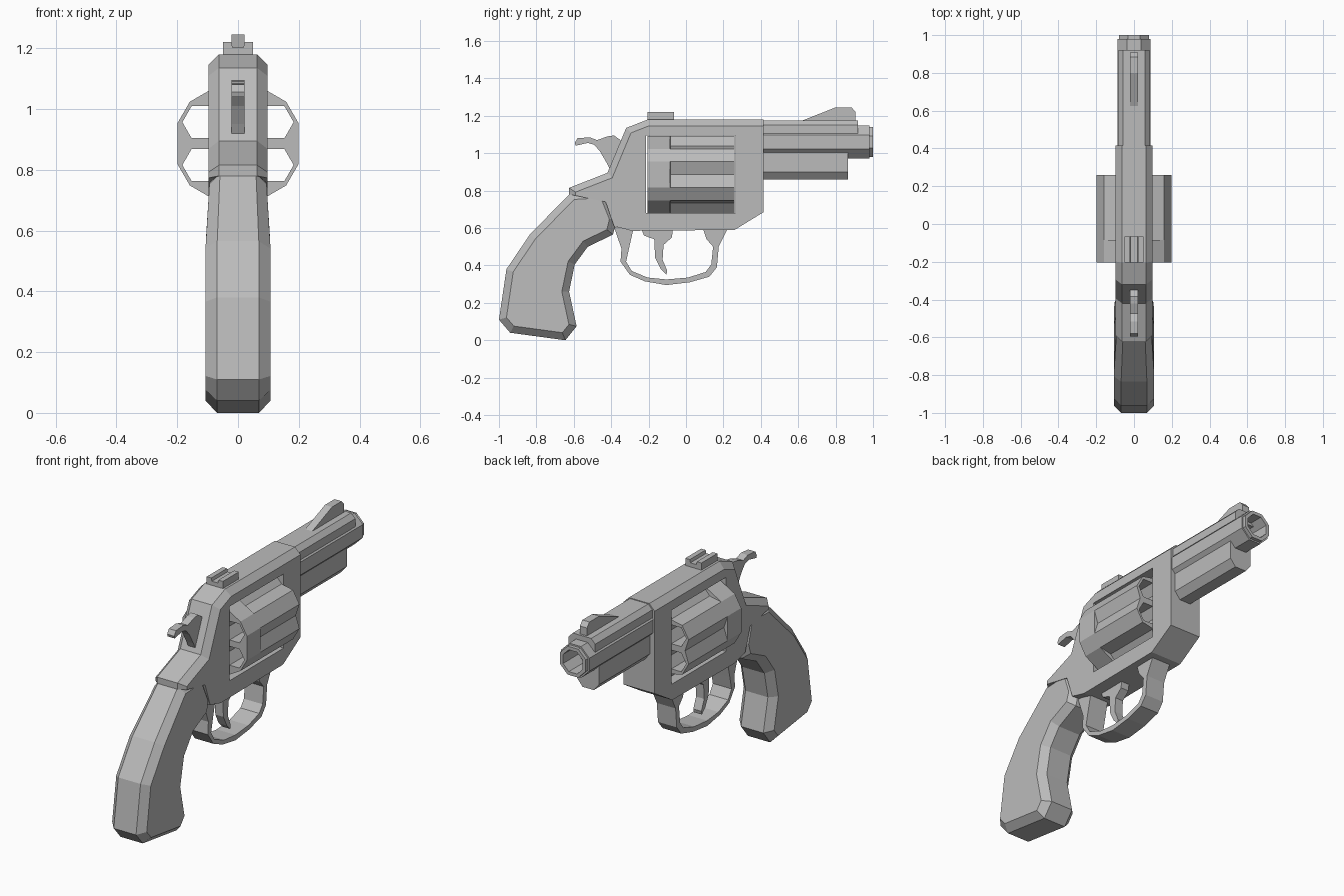
import bpy, bmesh
from math import sin, cos, radians

if "Cube" in bpy.data.objects:
    bpy.data.objects.remove(bpy.data.objects["Cube"], do_unlink=True)

steel = bpy.data.materials.new("grey steel")
steel.use_nodes = True
steel.diffuse_color = (0.5, 0.5, 0.5, 1)
steel.node_tree.nodes["Principled BSDF"].inputs["Base Color"].default_value = (0.5, 0.5, 0.5, 1)


def finish(name, bm):
    bmesh.ops.recalc_face_normals(bm, faces=bm.faces)
    mesh = bpy.data.meshes.new(name)
    bm.to_mesh(mesh)
    bm.free()
    mesh.materials.append(steel)
    obj = bpy.data.objects.new(name, mesh)
    bpy.context.collection.objects.link(obj)
    return obj


def add_loft(bm, rings, closed=False):
    """Skin equal rings of points; cap the ends unless the loft closes on itself."""
    loops = [[bm.verts.new(p) for p in ring] for ring in rings]
    n = len(loops[0])
    pairs = list(zip(loops, loops[1:]))
    if closed:
        pairs.append((loops[-1], loops[0]))
    else:
        bm.faces.new(loops[0])
        bm.faces.new(loops[-1])
    for a, b in pairs:
        for i in range(n):
            j = (i + 1) % n
            bm.faces.new((a[i], a[j], b[j], b[i]))


def side_plate(name, outline, half, chamfer=0, rule=None, taper=None):
    """Extrude a (y, z) outline across x, chamfering the rim edges that fit the rule."""
    bm = bmesh.new()
    add_loft(bm, [[(x, y, z) for y, z in outline] for x in (-half, half)])
    bmesh.ops.recalc_face_normals(bm, faces=bm.faces)
    if chamfer:
        rim = [e for e in bm.edges
               if abs(e.verts[0].co.x - e.verts[1].co.x) < 0.001
               and rule((e.verts[0].co + e.verts[1].co) / 2)]
        bmesh.ops.bevel(bm, geom=rim, offset=chamfer, segments=1, affect='EDGES')
    if taper:
        for v in bm.verts:
            v.co.x *= taper(v.co.z)
    return finish(name, bm)


def bar(name, half_section, y0, y1):
    """Extrude a mirrored (x, z) section along y."""
    section = half_section + [(-x, z) for x, z in reversed(half_section)]
    bm = bmesh.new()
    add_loft(bm, [[(x, y, z) for x, z in section] for y in (y0, y1)])
    return finish(name, bm)


def ring(y, r, sides, start, cx, cz):
    angles = [radians(start + 360 * i / sides) for i in range(sides)]
    return [(cx + r * cos(a), y, cz + r * sin(a)) for a in angles]


def cut(obj, cutter):
    mod = obj.modifiers.new("cut", 'BOOLEAN')
    mod.operation = 'DIFFERENCE'
    mod.solver = 'EXACT'
    mod.object = cutter
    bpy.context.view_layer.objects.active = obj
    bpy.ops.object.modifier_apply(modifier=mod.name)
    bpy.data.objects.remove(cutter, do_unlink=True)


# Frame with chamfered top and back, and a window for the cylinder
frame = side_plate("frame", [
    (-0.205, 1.18), (0.415, 1.18), (0.415, 0.685), (0.26, 0.59), (-0.29, 0.585),
    (-0.385, 0.61), (-0.43, 0.74), (-0.625, 0.78), (-0.625, 0.815), (-0.42, 0.895),
    (-0.32, 1.135)],
    0.097, 0.034, lambda m: m.z > 0.79 and m.y < 0.4)
window = bar("window_cutter", [(0.3, 0.68), (0.3, 1.095)], -0.215, 0.265)
cut(frame, window)

# Grip, chamfered all round and slimmer towards the top
side_plate("grip", [
    (-0.615, 0.79), (-0.835, 0.565), (-0.96, 0.38), (-1, 0.11), (-0.94, 0.04),
    (-0.645, 0), (-0.585, 0.075), (-0.625, 0.26), (-0.595, 0.405), (-0.525, 0.5),
    (-0.39, 0.565), (-0.37, 0.65), (-0.43, 0.8)],
    0.107, 0.038, lambda m: True, lambda z: 1 - 0.6 * max(0, z - 0.55))

# Cylinder: wide flutes between six chambers
AXIS = 0.886


def fluted(y, valley):
    pts = []
    for k in range(6):
        for offset, r in ((-19, 0.21), (0, valley), (19, 0.21)):
            a = radians(60 * k + offset)
            pts.append((r * cos(a), y, AXIS + r * sin(a)))
    return pts


bm = bmesh.new()
flat = 0.21 * cos(radians(19))
add_loft(bm, [fluted(-0.205, flat), fluted(-0.085, flat),
              fluted(-0.084, 0.176), fluted(0.26, 0.176)])
cylinder = finish("cylinder", bm)
bm = bmesh.new()
for k in range(6):
    a = radians(30 + 60 * k)
    cx, cz = 0.141 * cos(a), AXIS + 0.141 * sin(a)
    add_loft(bm, [ring(y, 0.061, 6, 60 * k, cx, cz) for y in (-0.4, 0.4)])
cut(cylinder, finish("chamber_cutter", bm))

# Octagonal barrel with stepped muzzle and open bore
bm = bmesh.new()
steps = [(0.4, 0.095), (0.98, 0.095), (0.98, 0.086), (1, 0.086), (1, 0.066), (0.6, 0.066)]
add_loft(bm, [ring(y, r, 8, 22.5, 0, 1.06) for y, r in steps])
finish("barrel", bm)

# Rib above the barrel and lug below it
bar("barrel_rib", [(0.082, 1.105), (0.082, 1.15), (0.057, 1.176)], 0.4, 0.92)
bar("barrel_lug", [(0.035, 0.86), (0.068, 0.9), (0.068, 1.02)], 0.4, 0.865)

# Sights
side_plate("front_sight", [(0.61, 1.17), (0.8, 1.245), (0.885, 1.245), (0.907, 1.22),
                           (0.907, 1.17)], 0.022)
bar("rear_sight", [(0.05, 1.17), (0.05, 1.22), (0.022, 1.22), (0.018, 1.203)], -0.205, -0.065)

# Hammer
side_plate("hammer", [
    (-0.595, 1.055), (-0.58, 1.08), (-0.515, 1.085), (-0.475, 1.07), (-0.42, 1.09),
    (-0.385, 1.095), (-0.35, 1.07), (-0.33, 1.0), (-0.4, 0.9), (-0.425, 0.95),
    (-0.46, 1.01), (-0.49, 1.045), (-0.525, 1.055), (-0.59, 1.04)], 0.022)

# Trigger and trigger guard
side_plate("trigger", [
    (-0.24, 0.6), (-0.225, 0.56), (-0.17, 0.54), (-0.165, 0.44), (-0.135, 0.38),
    (-0.105, 0.35), (-0.1, 0.37), (-0.125, 0.43), (-0.12, 0.51), (-0.075, 0.55),
    (-0.07, 0.6)], 0.025)
outer = [(-0.385, 0.605), (-0.345, 0.49), (-0.35, 0.42), (-0.3, 0.35), (-0.22, 0.315),
         (-0.105, 0.295), (0.02, 0.31), (0.125, 0.34), (0.165, 0.39), (0.175, 0.5),
         (0.225, 0.6)]
inner = [(-0.28, 0.6), (-0.305, 0.49), (-0.32, 0.42), (-0.29, 0.37), (-0.205, 0.335),
         (-0.105, 0.325), (0.01, 0.335), (0.105, 0.365), (0.135, 0.405), (0.145, 0.5),
         (0.11, 0.54), (0.09, 0.6)]
side_plate("trigger_guard", outer + inner[::-1], 0.058)
